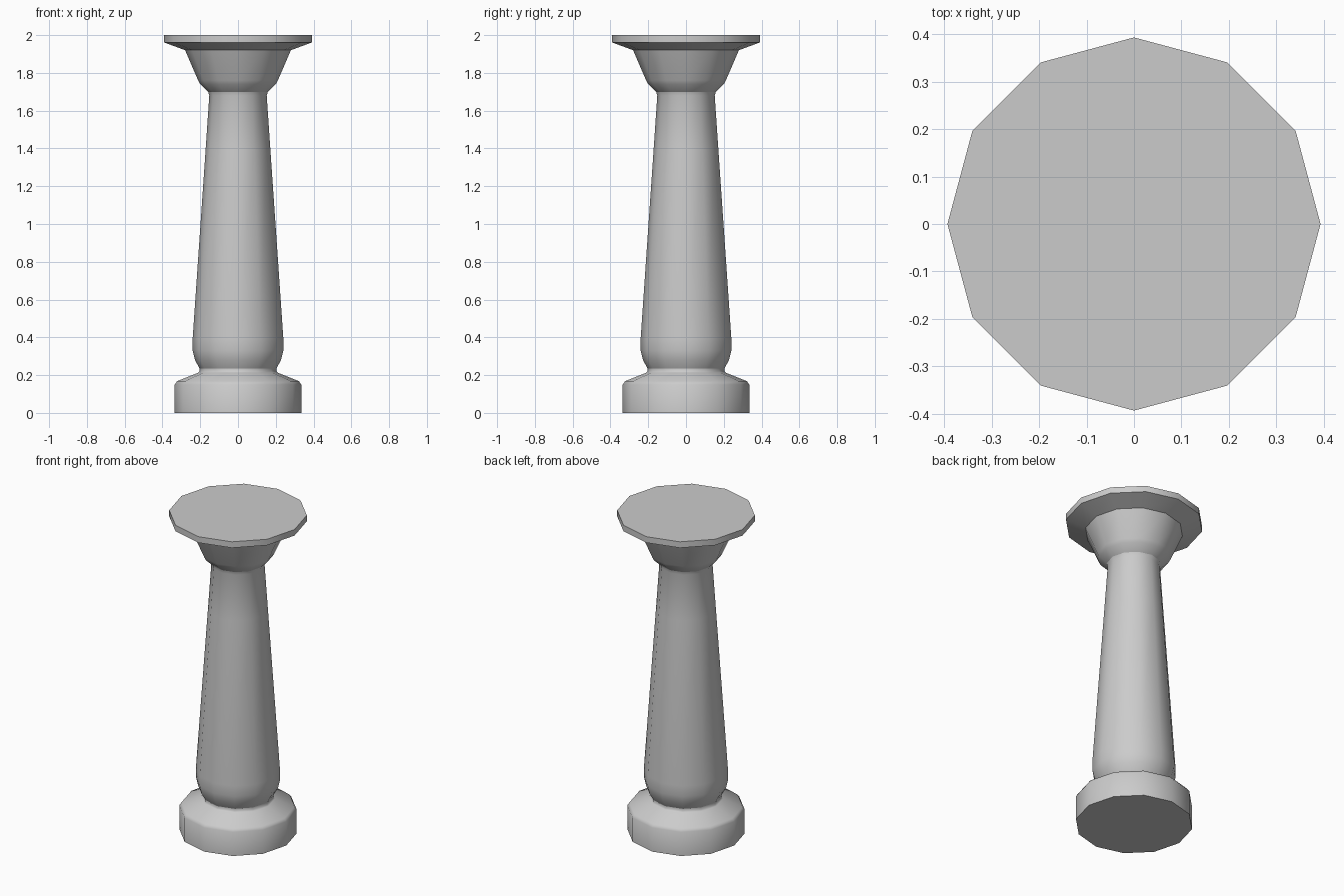
import bpy, bmesh, math

if "Cube" in bpy.data.objects:
    bpy.data.objects.remove(bpy.data.objects["Cube"])

SIDES = 12


def lathe(name, profile, cap_bottom=False, cap_top=False):
    """Revolve (radius, height) points around z into a twelve-sided part."""
    bm = bmesh.new()
    rings = []
    for r, z in profile:
        rings.append([bm.verts.new((r * math.cos(math.tau * i / SIDES),
                                    r * math.sin(math.tau * i / SIDES), z))
                      for i in range(SIDES)])
    for lo, hi in zip(rings, rings[1:]):
        for i in range(SIDES):
            j = (i + 1) % SIDES
            bm.faces.new((lo[i], lo[j], hi[j], hi[i]))
    if cap_bottom:
        bm.faces.new(rings[0][::-1])
    if cap_top:
        bm.faces.new(rings[-1])
    mesh = bpy.data.meshes.new(name)
    bm.to_mesh(mesh)
    bm.free()
    obj = bpy.data.objects.new(name, mesh)
    bpy.context.collection.objects.link(obj)
    bpy.ops.object.select_all(action='DESELECT')
    obj.select_set(True)
    bpy.context.view_layer.objects.active = obj
    bpy.ops.object.shade_smooth_by_angle(angle=math.radians(45))
    return obj


# Round plinth with a sloped shoulder and a narrow neck
lathe("base", [(0.335, 0), (0.335, 0.15), (0.323, 0.168),
               (0.21, 0.213), (0.203, 0.22), (0.203, 0.235)], cap_bottom=True)

# Tapered shaft, rounded in at the foot
lathe("shaft", [(0.203, 0.235), (0.228, 0.28), (0.24, 0.33), (0.24, 0.395),
                (0.171, 1.40), (0.152, 1.68), (0.158, 1.70)])

# Flared capital with a thin slab on top
lathe("capital", [(0.158, 1.70), (0.2, 1.74), (0.211, 1.76), (0.28, 1.92),
                  (0.393, 1.962), (0.393, 2.0)], cap_top=True)
